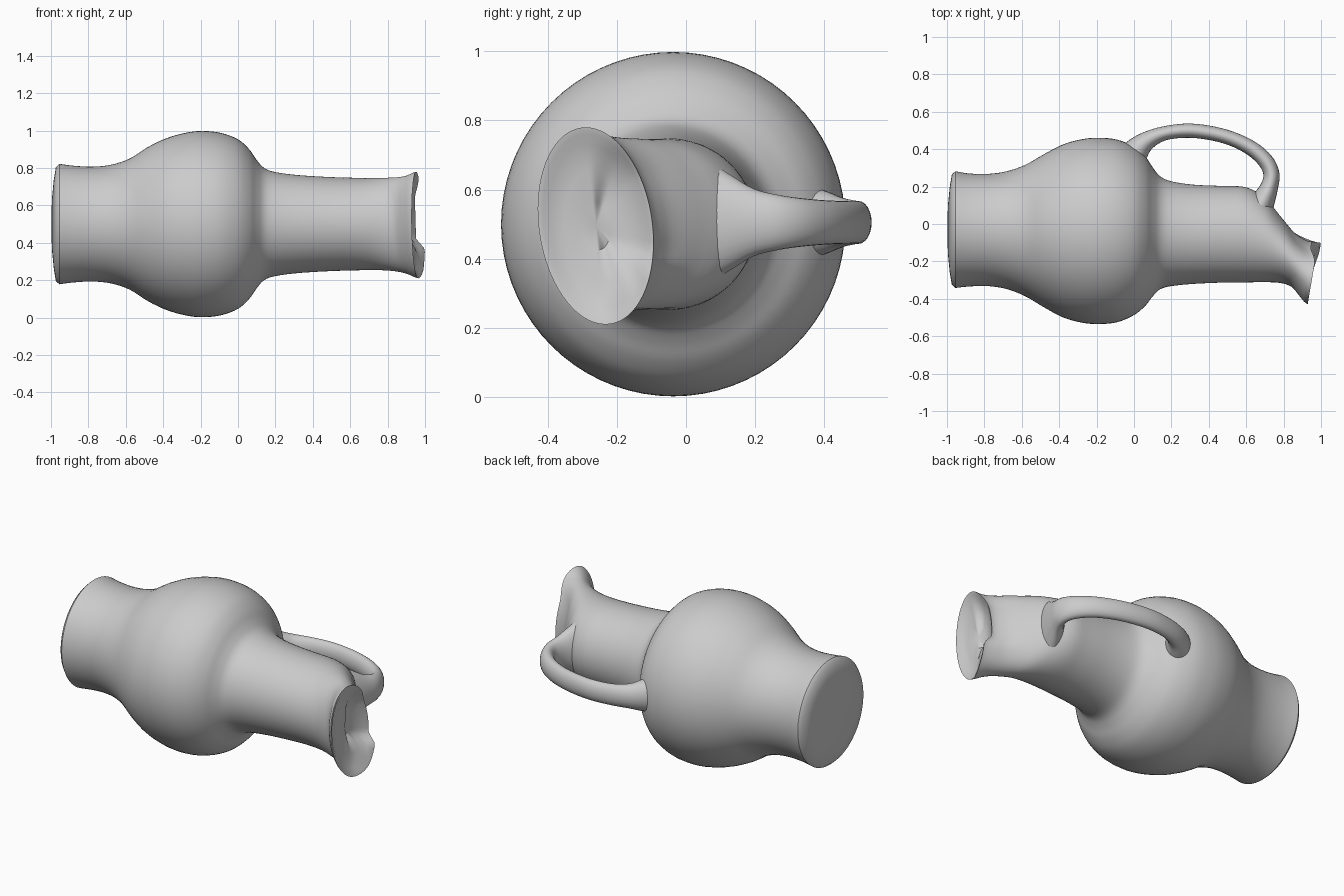
import bpy, bmesh, math
from mathutils import Vector

if "Cube" in bpy.data.objects:
    bpy.data.objects.remove(bpy.data.objects["Cube"])

clay = bpy.data.materials.new("grey clay")
clay.diffuse_color = (0.6, 0.6, 0.6, 1)
clay.use_nodes = True
clay.node_tree.nodes["Principled BSDF"].inputs["Base Color"].default_value = clay.diffuse_color


def smooth_rows(rows, steps):
    """Catmull-Rom interpolation through rows of numbers."""
    out = []
    for i in range(len(rows) - 1):
        a, b, c, d = (rows[max(i - 1, 0)], rows[i], rows[i + 1],
                      rows[min(i + 2, len(rows) - 1)])
        for s in range(steps):
            t = s / steps
            out.append([0.5 * (2 * q + (r - p) * t + (2 * p - 5 * q + 4 * r - u) * t * t
                               + (3 * q - p - 3 * r + u) * t ** 3)
                        for p, q, r, u in zip(a, b, c, d)])
    return out + [list(rows[-1])]


def loft(name, rings, angle=50):
    """Skin a list of closed rings and cap both ends."""
    bm = bmesh.new()
    loops = [[bm.verts.new(p) for p in ring] for ring in rings]
    n = len(rings[0])
    for a, b in zip(loops, loops[1:]):
        for i in range(n):
            j = (i + 1) % n
            bm.faces.new((a[i], a[j], b[j], b[i]))
    for ring in (loops[0], loops[-1]):
        mid = bm.verts.new(sum((v.co for v in ring), Vector()) / n)
        for i in range(n):
            bm.faces.new((ring[i], ring[(i + 1) % n], mid))
    bmesh.ops.recalc_face_normals(bm, faces=bm.faces)
    mesh = bpy.data.meshes.new(name)
    bm.to_mesh(mesh)
    bm.free()
    mesh.materials.append(clay)
    ob = bpy.data.objects.new(name, mesh)
    bpy.context.collection.objects.link(ob)
    bpy.ops.object.select_all(action='DESELECT')
    ob.select_set(True)
    bpy.context.view_layer.objects.active = ob
    bpy.ops.object.shade_smooth_by_angle(angle=math.radians(angle))
    return ob


def step(a, b, v):
    t = min(max((v - a) / (b - a), 0), 1)
    return t * t * (3 - 2 * t)


def body_ring(x, cy, ry, rz, n=72):
    """Ellipse across x; near the mouth it leans and curls into a lip."""
    near = step(0.78, 0.95, x)
    ring = []
    for i in range(n):
        a = math.tau * i / n
        z = 0.495 + rz * math.sin(a) + 0.005 * (1 - near)
        y = cy + ry * math.cos(a) - 0.1 * near * (z - 0.5)
        dx = 0.17 * (y - cy)
        back = step(-0.1, 0.6, math.cos(a))
        dx -= 0.035 * back * step(0.36, 0.43, z) * (1 - step(0.62, 0.76, z))
        dx += 0.015 * back * (1 - step(0.36, 0.43, z))
        ring.append(Vector((x + near * dx, y, z)))
    return ring


# Body and neck: x, centre y, half width in y, half height in z
sections = [
    (-0.955, -0.03, 0.312, 0.322), (-0.88, -0.032, 0.302, 0.312),
    (-0.78, -0.032, 0.300, 0.307), (-0.68, -0.033, 0.315, 0.317),
    (-0.58, -0.035, 0.352, 0.350), (-0.48, -0.036, 0.410, 0.413),
    (-0.38, -0.037, 0.462, 0.460), (-0.28, -0.037, 0.490, 0.488),
    (-0.19, -0.037, 0.498, 0.498), (-0.09, -0.037, 0.488, 0.487),
    (0.0, -0.037, 0.450, 0.453), (0.06, -0.038, 0.400, 0.400),
    (0.10, -0.042, 0.345, 0.343), (0.14, -0.047, 0.302, 0.300),
    (0.20, -0.052, 0.280, 0.278), (0.32, -0.055, 0.265, 0.262),
    (0.48, -0.055, 0.258, 0.252), (0.60, -0.058, 0.254, 0.248),
    (0.70, -0.085, 0.226, 0.246), (0.78, -0.135, 0.180, 0.247),
    (0.85, -0.185, 0.150, 0.252), (0.90, -0.225, 0.152, 0.262),
    (0.935, -0.252, 0.160, 0.277), (0.957, -0.262, 0.165, 0.285),
]
base = [body_ring(x, -0.03, r, r * 1.03)
        for x, r in ((-0.998, 0.05), (-0.994, 0.14), (-0.985, 0.23), (-0.974, 0.295))]
wall = [body_ring(*row) for row in smooth_rows(sections, 4)]
# Shallow hollow inside the mouth
mouth = [body_ring(x, -0.26, r, r * 1.75)
         for x, r in ((0.953, 0.152), (0.938, 0.135), (0.925, 0.09), (0.918, 0.04))]
loft("jug_body", base + wall + mouth, 40)

# Handle: x, y, half thickness, half height in z
path = [
    (-0.06, 0.30, 0.090, 0.120), (0.01, 0.39, 0.070, 0.095),
    (0.07, 0.445, 0.050, 0.073), (0.16, 0.484, 0.038, 0.064),
    (0.28, 0.499, 0.038, 0.062), (0.40, 0.488, 0.038, 0.062),
    (0.52, 0.457, 0.038, 0.062), (0.63, 0.403, 0.040, 0.064),
    (0.705, 0.335, 0.042, 0.070), (0.735, 0.265, 0.043, 0.080),
    (0.722, 0.195, 0.048, 0.098), (0.69, 0.125, 0.065, 0.140),
    (0.64, 0.03, 0.090, 0.200),
]
rows = smooth_rows(path, 4)
rings = []
for k, (x, y, thick, high) in enumerate(rows):
    p, q = rows[max(k - 1, 0)], rows[min(k + 1, len(rows) - 1)]
    side = Vector((-(q[1] - p[1]), q[0] - p[0], 0)).normalized()
    rings.append([Vector((x, y, 0.505)) + side * thick * math.cos(math.tau * i / 24)
                  + Vector((0, 0, high * math.sin(math.tau * i / 24))) for i in range(24)])
loft("handle", rings, 60)
